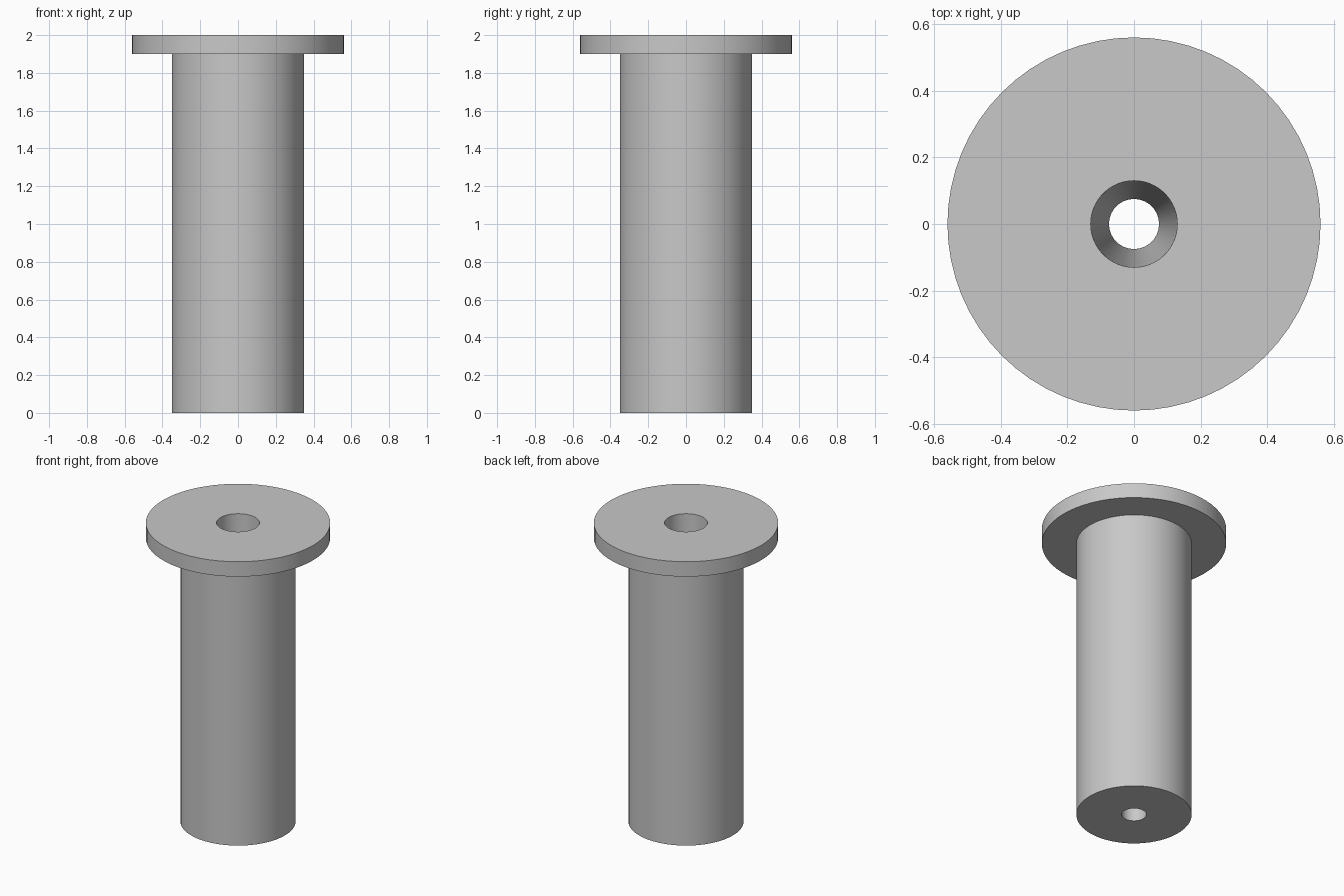
import bpy
import bmesh
import math

cube = bpy.data.objects.get("Cube")
if cube:
    bpy.data.objects.remove(cube, do_unlink=True)

SEGMENTS = 64
HEIGHT = 2.0
FLANGE_BASE = 1.9
FLANGE_RADIUS = 0.56
SHAFT_RADIUS = 0.35
BORE_TOP = 0.13
BORE_BOTTOM = 0.075

# Single flat colour
grey = bpy.data.materials.new("light_grey")
grey.use_nodes = True
colour = (0.58, 0.58, 0.58, 1.0)
grey.diffuse_color = colour
grey.node_tree.nodes["Principled BSDF"].inputs["Base Color"].default_value = colour


def lathe(name, profile, material):
    """Revolve a closed (radius, height) profile around the z axis."""
    bm = bmesh.new()
    verts = [bm.verts.new((r, 0, z)) for r, z in profile]
    edges = [bm.edges.new((a, b)) for a, b in zip(verts, verts[1:] + verts[:1])]
    bmesh.ops.spin(bm, geom=verts + edges, axis=(0, 0, 1), cent=(0, 0, 0),
                   angle=math.tau, steps=SEGMENTS, use_merge=True)
    bmesh.ops.remove_doubles(bm, verts=bm.verts[:], dist=0.0001)
    bmesh.ops.recalc_face_normals(bm, faces=bm.faces[:])
    mesh = bpy.data.meshes.new(name)
    bm.to_mesh(mesh)
    bm.free()
    mesh.materials.append(material)
    obj = bpy.data.objects.new(name, mesh)
    bpy.context.collection.objects.link(obj)
    bpy.ops.object.select_all(action="DESELECT")
    obj.select_set(True)
    bpy.context.view_layer.objects.active = obj
    bpy.ops.object.shade_smooth_by_angle(angle=math.radians(30))
    return obj


# Shaft and flange in one piece, with a tapered bore running right through
lathe("flanged_bushing", [
    (BORE_BOTTOM, 0),
    (SHAFT_RADIUS, 0),
    (SHAFT_RADIUS, FLANGE_BASE),
    (FLANGE_RADIUS, FLANGE_BASE),
    (FLANGE_RADIUS, HEIGHT),
    (BORE_TOP, HEIGHT),
], grey)
